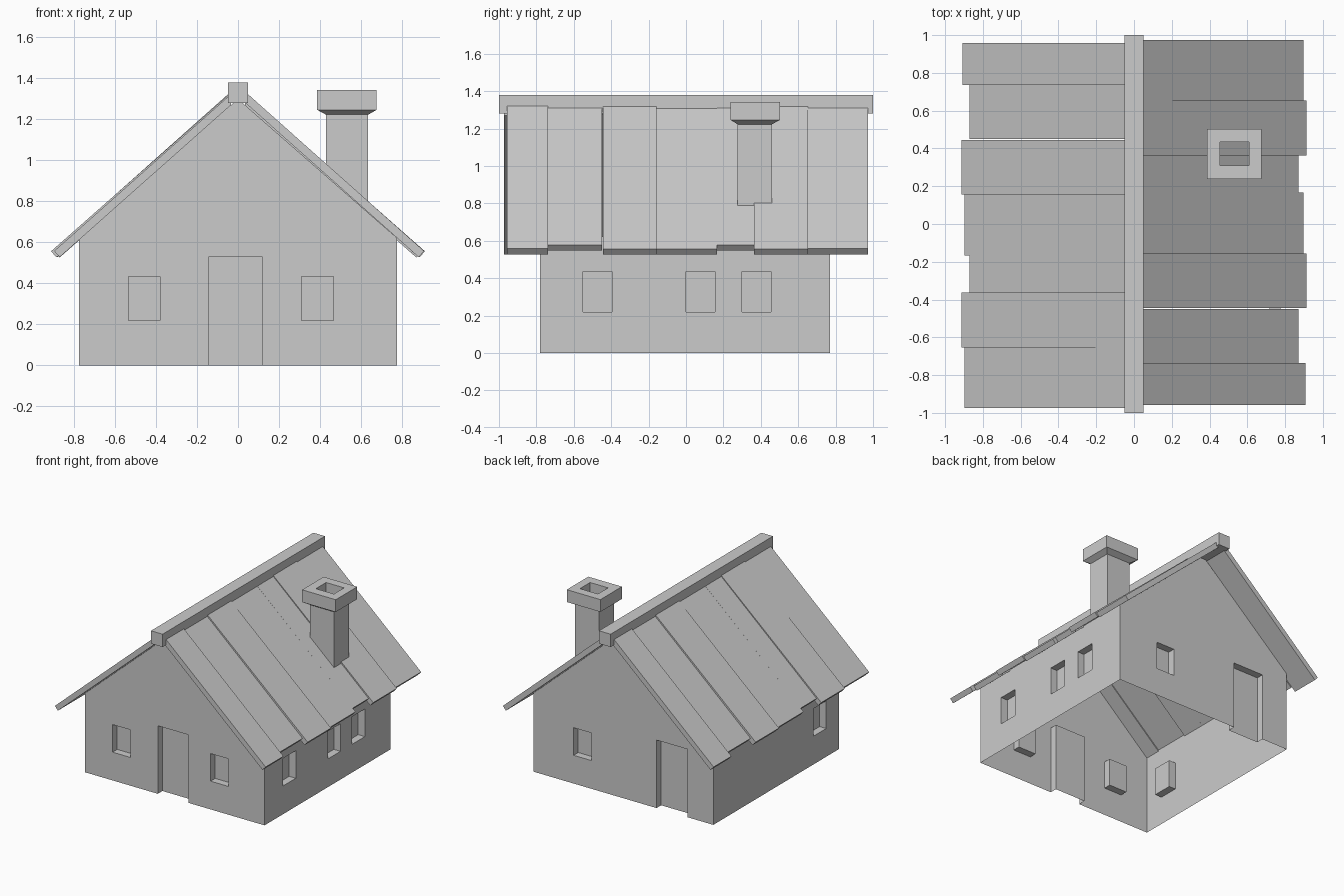
import bpy, bmesh, math

if "Cube" in bpy.data.objects:
    bpy.data.objects.remove(bpy.data.objects["Cube"])

EAVE, PEAK = 0.622, 1.30
HX, Y0, Y1 = 0.775, -0.78, 0.77
DEPTH = 0.057


def make_object(name, bm):
    me = bpy.data.meshes.new(name)
    bm.to_mesh(me)
    bm.free()
    ob = bpy.data.objects.new(name, me)
    bpy.context.collection.objects.link(ob)
    return ob


def window(u):
    return (u, u + 0.155, 0.22, 0.435)


def door(u):
    return (u, u + 0.265, 0.0, 0.53)


# Sheet wall with recessed openings; place(u, z, depth) maps into the world
def wall(name, u0, u1, openings, place, gable=False):
    bm = bmesh.new()

    def face(*pts):
        bm.faces.new([bm.verts.new(place(*p)) for p in pts])

    us = sorted({u0, u1, *(v for o in openings for v in o[:2])})
    zs = sorted({0.0, EAVE, *(v for o in openings for v in o[2:])})
    for a, b in zip(us, us[1:]):
        for c, d in zip(zs, zs[1:]):
            mu, mz = (a + b) / 2, (c + d) / 2
            if not any(o[0] < mu < o[1] and o[2] < mz < o[3] for o in openings):
                face((a, c, 0), (b, c, 0), (b, d, 0), (a, d, 0))
    if gable:
        top = [(u, EAVE, 0) for u in us]
        face(*top, (0, PEAK, 0))
    for a, b, c, d in openings:
        e = DEPTH
        face((a, c, e), (b, c, e), (b, d, e), (a, d, e))
        face((a, d, e), (b, d, e), (b, d, 0), (a, d, 0))
        face((a, c, 0), (a, c, e), (a, d, e), (a, d, 0))
        face((b, d, 0), (b, d, e), (b, c, e), (b, c, 0))
        if c > 0:
            face((a, c, 0), (b, c, 0), (b, c, e), (a, c, e))
    bmesh.ops.remove_doubles(bm, verts=bm.verts, dist=1e-4)
    bmesh.ops.dissolve_limit(bm, angle_limit=0.01, verts=bm.verts, edges=bm.edges)
    return make_object(name, bm)


wall("front_wall", -HX, HX, [window(-0.535), door(-0.145), window(0.31)],
     lambda u, z, d: (u, Y0 + d, z), True)
wall("back_wall", -HX, HX, [window(-0.43), door(0.285)],
     lambda u, z, d: (-u, Y1 - d, z), True)
wall("right_wall", Y0, Y1, [window(-0.55), window(0.0), window(0.30)],
     lambda u, z, d: (HX - d, u, z))
wall("left_wall", -Y1, -Y0, [window(0.465)],
     lambda u, z, d: (-HX + d, -u, z))


# Roof planks: y start, y end, eave x, eave z, height at the ridge beam
PLANKS = [
    (-0.957, -0.737, 0.908, 0.558, 1.322),
    (-0.737, -0.450, 0.872, 0.578, 1.309),
    (-0.445, -0.157, 0.912, 0.557, 1.317),
    (-0.157, 0.167, 0.897, 0.556, 1.308),
    (0.167, 0.363, 0.872, 0.578, 1.309),
    (0.363, 0.653, 0.912, 0.557, 1.317),
    (0.653, 0.974, 0.897, 0.558, 1.310),
]


def plank(name, y0, y1, xe, ze, zr, sign):
    t = 0.04
    slope = (zr - ze) / (xe - 0.05)
    a = math.atan(slope)
    dx, dz = -t * math.sin(a), -t * math.cos(a)
    xi, zi = 0.035, zr + 0.015 * slope
    prof = [(xi, zi), (xi, zi - t / math.cos(a)), (xe + dx, ze + dz), (xe, ze)]
    bm = bmesh.new()
    ends = [[bm.verts.new((sign * x, sign * y, z)) for x, z in prof] for y in (y0, y1)]
    bm.faces.new(ends[0])
    bm.faces.new(ends[1][::-1])
    for i in range(4):
        j = (i + 1) % 4
        bm.faces.new((ends[0][i], ends[0][j], ends[1][j], ends[1][i]))
    bmesh.ops.recalc_face_normals(bm, faces=bm.faces)
    make_object(name, bm)


# The left slope is the right slope turned half a turn about z
for i, p in enumerate(PLANKS):
    plank(f"right_roof_plank_{i + 1}", *p, 1)
    plank(f"left_roof_plank_{i + 1}", *p, -1)

# Ridge beam
bm = bmesh.new()
bmesh.ops.create_cube(bm, size=1)
for v in bm.verts:
    v.co = (v.co.x * 0.1, v.co.y * 2, 1.33 + v.co.z * 0.1)
make_object("ridge_beam", bm)


# Chimney: open tube of rectangular rings with a flared cap
def roof_z(x):
    return 1.34 - 0.88 * x


RINGS = [  # x0, x1, y0, y1, z (None follows the roof slope)
    (0.43, 0.635, 0.275, 0.46, None),
    (0.43, 0.635, 0.275, 0.46, 1.223),
    (0.386, 0.676, 0.238, 0.503, 1.247),
    (0.386, 0.676, 0.238, 0.503, 1.343),
    (0.455, 0.61, 0.31, 0.435, 1.343),
    (0.455, 0.61, 0.31, 0.435, None),
]
bm = bmesh.new()
loops = []
for x0, x1, y0, y1, z in RINGS:
    loops.append([bm.verts.new((x, y, roof_z(x) if z is None else z))
                  for x, y in ((x0, y0), (x1, y0), (x1, y1), (x0, y1))])
for lo, hi in zip(loops, loops[1:] + loops[:1]):
    for i in range(4):
        j = (i + 1) % 4
        bm.faces.new((lo[i], lo[j], hi[j], hi[i]))
bmesh.ops.recalc_face_normals(bm, faces=bm.faces)
make_object("chimney", bm)
